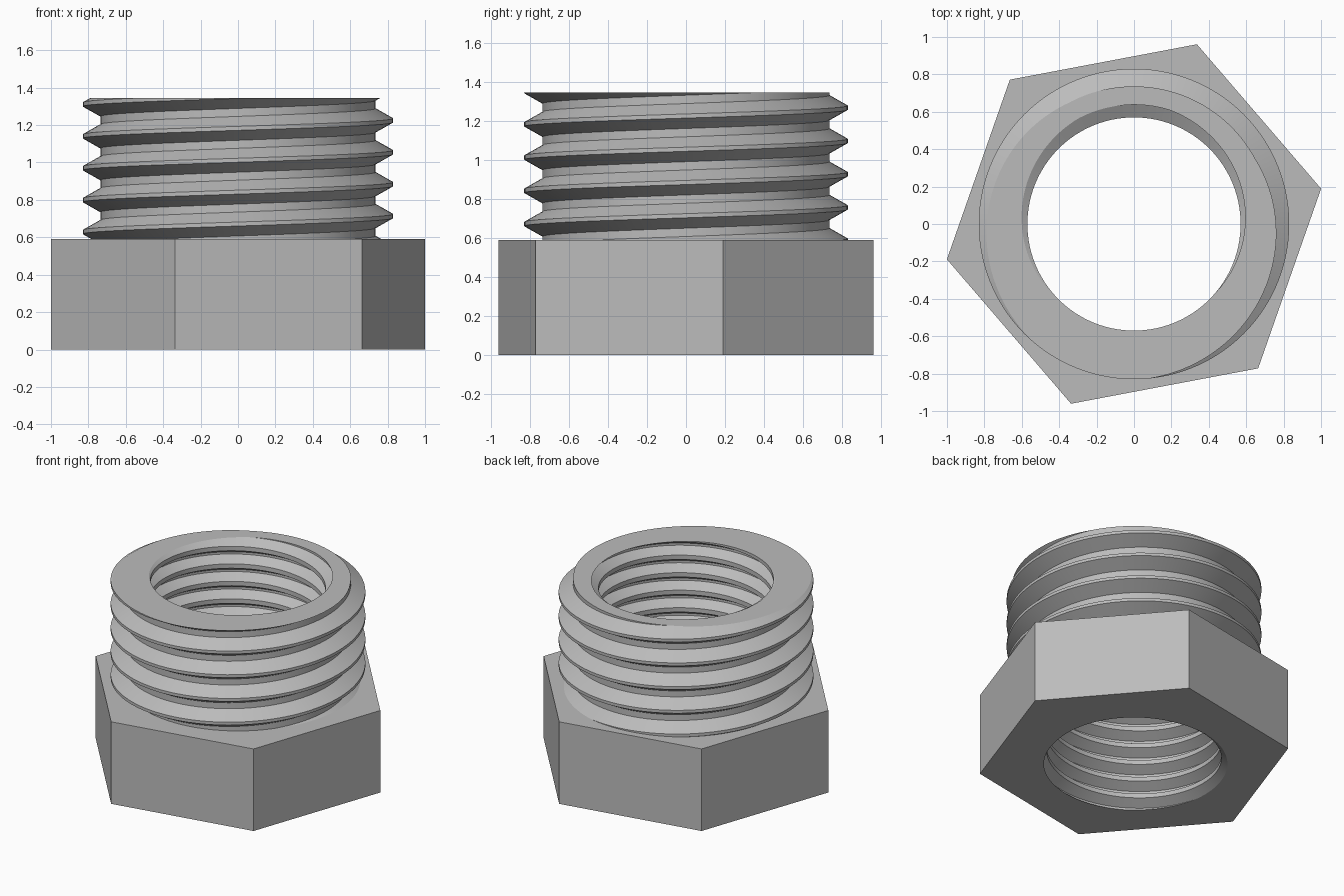
import bpy
import bmesh
from math import cos, sin, pi, radians, ceil
from mathutils import Vector

cube = bpy.data.objects.get("Cube")
if cube:
    bpy.data.objects.remove(cube)

HEAD_TOP = 0.59
TOP = 1.345
HEX_RADIUS = 1.018
HEX_TURN = radians(10.7)
SEGMENTS = 120


def add_thread(body, tip, base, pitch, tip_z, low, high):
    """Right-handed helical thread surface, trimmed flat at low and high.
    tip_z is a height of the wide ridge at angle zero."""
    bm = bmesh.new()
    profile = [(-1 / 16, tip), (1 / 16, tip), (3 / 8, base), (5 / 8, base)]
    first = -ceil((tip_z - low) / pitch) - 2
    last = ceil((high - tip_z) / pitch) + 2
    points = [(turn + f, r) for turn in range(first, last) for f, r in profile]

    rings = []
    for s in range(SEGMENTS + 1):
        a = 2 * pi * s / SEGMENTS
        rings.append([bm.verts.new((r * cos(a), r * sin(a),
                                    tip_z + pitch * (f + s / SEGMENTS)))
                      for f, r in points])
    for left, right in zip(rings, rings[1:]):
        for k in range(len(points) - 1):
            bm.faces.new((left[k], right[k], right[k + 1], left[k + 1]))
    bmesh.ops.remove_doubles(bm, verts=bm.verts[:], dist=1e-4)

    for z, direction in ((low, -1), (high, 1)):
        bmesh.ops.bisect_plane(bm, geom=bm.verts[:] + bm.edges[:] + bm.faces[:],
                               dist=1e-5, plane_co=(0, 0, z),
                               plane_no=(0, 0, direction), clear_outer=True)
    bmesh.ops.remove_doubles(bm, verts=bm.verts[:], dist=1e-4)

    piece = bpy.data.meshes.new("thread_piece")
    bm.to_mesh(piece)
    bm.free()
    body.from_mesh(piece)
    bpy.data.meshes.remove(piece)


def cap(body, z):
    """Fill the flat ring between the open loops at height z."""
    rim = [e for e in body.edges if e.is_boundary
           and all(abs(v.co.z - z) < 3e-4 for v in e.verts)]
    bmesh.ops.triangle_fill(body, edges=rim, use_beauty=True,
                            normal=Vector((0, 0, 1)))


body = bmesh.new()

# External thread on the neck and internal thread through the bore
add_thread(body, 0.83, 0.736, 0.1705, 0.543, HEAD_TOP, TOP)
bore_pitch = 0.126
add_thread(body, 0.638, 0.57, bore_pitch, TOP - bore_pitch * 95 / 360, 0, TOP)

# Hexagonal head walls
corners = [(HEX_RADIUS * cos(HEX_TURN + i * pi / 3),
            HEX_RADIUS * sin(HEX_TURN + i * pi / 3)) for i in range(6)]
lower = [body.verts.new((x, y, 0)) for x, y in corners]
upper = [body.verts.new((x, y, HEAD_TOP)) for x, y in corners]
for i in range(6):
    j = (i + 1) % 6
    body.faces.new((lower[i], lower[j], upper[j], upper[i]))

# Flat rings: underside, shoulder and rim
for z in (0, HEAD_TOP, TOP):
    cap(body, z)
bmesh.ops.recalc_face_normals(body, faces=body.faces[:])

mesh = bpy.data.meshes.new("threaded_bushing")
body.to_mesh(mesh)
body.free()
bushing = bpy.data.objects.new("threaded_bushing", mesh)
bpy.context.collection.objects.link(bushing)

# Plain grey metal
grey = bpy.data.materials.new("grey_metal")
grey.use_nodes = True
colour = (0.5, 0.5, 0.5, 1)
grey.diffuse_color = colour
grey.node_tree.nodes["Principled BSDF"].inputs["Base Color"].default_value = colour
mesh.materials.append(grey)

# Smooth round the helix, crisp at every thread edge
bpy.ops.object.select_all(action="DESELECT")
bushing.select_set(True)
bpy.context.view_layer.objects.active = bushing
bpy.ops.object.shade_smooth_by_angle(angle=radians(20))
